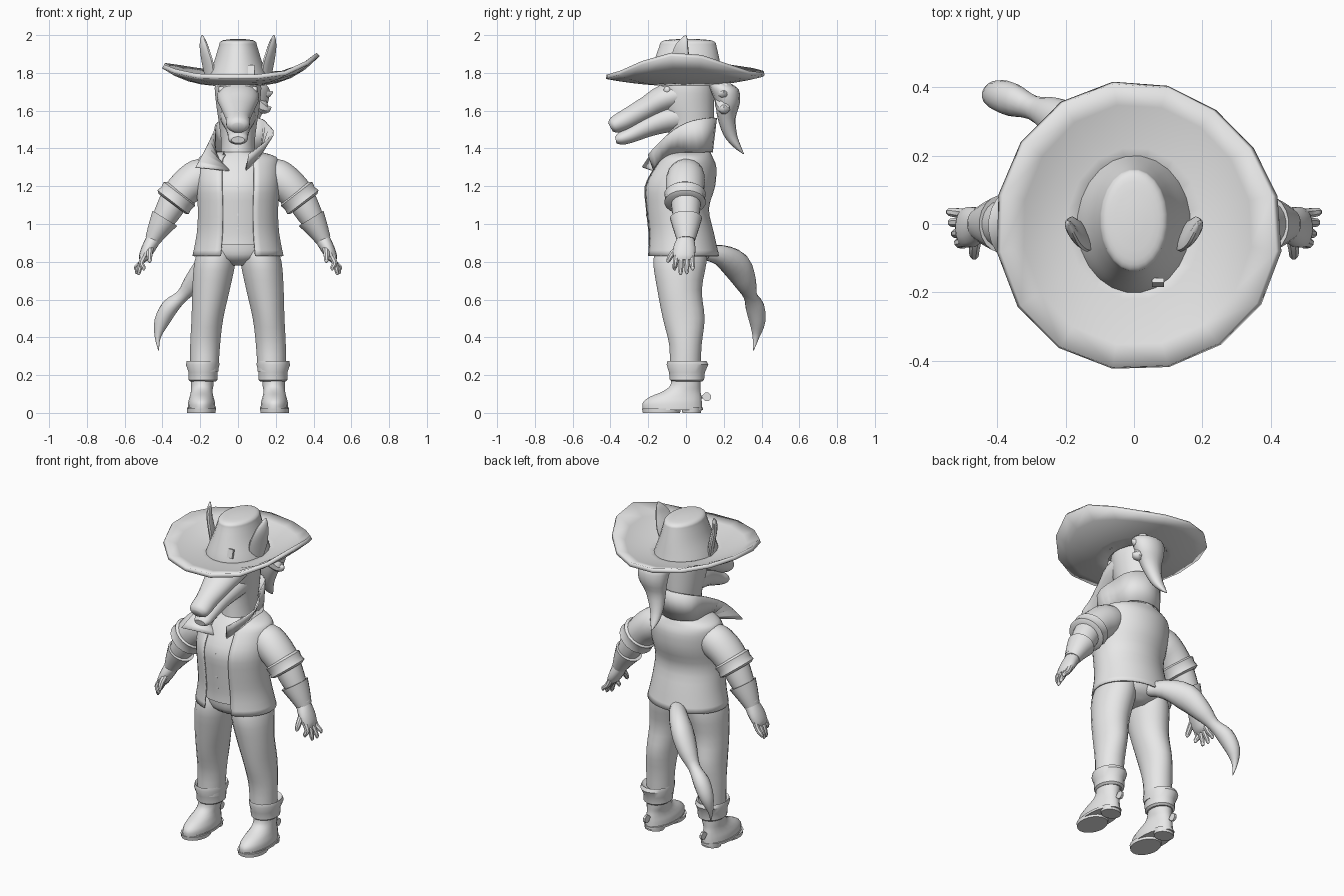
import bpy, bmesh, math
from mathutils import Vector

GREY = bpy.data.materials.new("plain grey")
GREY.diffuse_color = (0.8, 0.8, 0.8, 1)


def finish(name, bm, thick=0.0):
    """Turn a bmesh into a named object, optionally thickened."""
    bmesh.ops.recalc_face_normals(bm, faces=bm.faces)
    me = bpy.data.meshes.new(name)
    bm.to_mesh(me)
    bm.free()
    me.materials.append(GREY)
    ob = bpy.data.objects.new(name, me)
    bpy.context.collection.objects.link(ob)
    if thick:
        mod = ob.modifiers.new("thickness", "SOLIDIFY")
        mod.thickness = thick
        mod.offset = 0
    return ob


def smooth_rows(rows, k):
    """Catmull-Rom interpolation through rows of numbers."""
    if k < 2:
        return rows
    out = []
    for i in range(len(rows) - 1):
        p0, p1 = rows[max(i - 1, 0)], rows[i]
        p2, p3 = rows[i + 1], rows[min(i + 2, len(rows) - 1)]
        for j in range(k):
            t = j / k
            out.append([0.5 * (2 * b + (c - a) * t + (2 * a - 5 * b + 4 * c - d) * t * t
                               + (3 * b - a - 3 * c + d) * t ** 3)
                        for a, b, c, d in zip(p0, p1, p2, p3)])
    return out + [list(rows[-1])]


def skin(name, rows, ref=(1, 0, 0), level=False, k=3, n=20, s=1, gap=None, thick=0):
    """Skin elliptical sections (x, y, z, half width along ref, other half width)."""
    rows = smooth_rows([(r[0] * s, *r[1:]) for r in rows], k)
    pts = [Vector(r[:3]) for r in rows]
    bm = bmesh.new()
    rings = []
    for i, r in enumerate(rows):
        t = Vector((0, 0, 1)) if level else (pts[min(i + 1, len(pts) - 1)] - pts[max(i - 1, 0)]).normalized()
        v = t.cross(Vector(ref)).normalized()
        u = v.cross(t)
        a, b = max(r[3], 0.002), max(r[4], 0.002)
        rings.append([bm.verts.new(pts[i] + u * a * math.cos(q) + v * b * math.sin(q))
                      for q in (2 * math.pi * (j + 0.5) / n for j in range(n))])
    for p, q in zip(rings, rings[1:]):
        for j in range(n):
            f = bm.faces.new((p[j], p[(j + 1) % n], q[(j + 1) % n], q[j]))
            if gap and gap(f.calc_center_median()):
                bm.faces.remove(f)
    if gap is None:
        bm.faces.new(rings[0])
        bm.faces.new(rings[-1])
    return finish(name, bm, thick)


# ---- hat ----
def brim_z(x, y):
    lift = 0.3 * abs(x * y) if x < 0 < y else 0
    return 1.74 + (2.05 if x > 0 else 1.5) * abs(x) ** 3 + (0.3 if y > 0 else 0.22) * y * y + lift


bm = bmesh.new()
rings = []
for f in (0.0, 0.25, 0.5, 0.75, 1.0):
    ring = []
    for j in range(16):
        q = math.radians(11.25 + 22.5 * j)
        d = math.cos(q - math.pi / 4) ** 3
        r = 1 - f * (0.07 if d > 0 else 0.03) * d
        x = 0.02 * f + (0.13 + 0.287 * f) * math.cos(q) * r
        y = 0.002 + (0.16 + 0.265 * f) * math.sin(q) * r
        ring.append(bm.verts.new((x, y, brim_z(x, y))))
    rings.append(ring)
for p, q in zip(rings, rings[1:]):
    for j in range(16):
        bm.faces.new((p[j], p[(j + 1) % 16], q[(j + 1) % 16], q[j]))
finish("hat_brim", bm, 0.024)
skin("hat_crown", [(0, 0, 1.74, .174, .206), (0, 0, 1.785, .158, .196), (0, .005, 1.86, .128, .176),
                   (0, .01, 1.94, .103, .153), (0, .01, 1.962, .096, .145), (0, .01, 1.974, .075, .115),
                   (0, .01, 1.98, .02, .03)], level=True, n=24)
skin("hat_tag", [(.07, -.178, 1.79, .025, .01), (.07, -.165, 1.84, .025, .01)], k=1, n=4)

# ---- head ----
skin("neck_and_skull", [(0, .01, 1.3, .1, .12), (0, .02, 1.42, .09, .118), (0, .025, 1.52, .1, .122),
                        (0, .01, 1.62, .115, .14), (0, .005, 1.72, .125, .145), (0, 0, 1.78, .114, .14)],
     level=True)
skin("upper_muzzle", [(0, .02, 1.70, .112, .078), (0, -.11, 1.665, .112, .076), (0, -.2, 1.617, .09, .064),
                      (0, -.3, 1.562, .066, .056), (0, -.355, 1.535, .064, .05),
                      (0, -.385, 1.52, .057, .042), (0, -.4, 1.512, .035, .025)])
skin("lower_jaw", [(0, 0, 1.58, .1, .09), (0, -.1, 1.555, .09, .072), (0, -.2, 1.517, .068, .056),
                   (0, -.29, 1.472, .054, .042), (0, -.345, 1.452, .052, .034), (0, -.372, 1.445, .035, .018)])

# ---- hair hanging behind the head ----
skin("mane", [(.055, .18, 1.742, .09, .06), (.07, .205, 1.71, .1, .075), (.07, .22, 1.64, .09, .065),
              (.055, .215, 1.56, .062, .048), (.035, .235, 1.47, .04, .036), (.025, .27, 1.41, .025, .022),
              (.02, .305, 1.37, .003, .003)], n=14, level=True)
for i, z in enumerate((1.69, 1.61)):
    skin(f"mane_tuft_{i + 1}", [(.1, .2, z + .03, .05, .05), (.15, .2, z, .032, .03),
                                (.185 - .01 * i, .2, z + .01, .003, .003)], ref=(0, 1, 0), n=8)

# ---- torso, vest and collar ----
body = [(0, -.02, .83, .238, .192), (0, -.03, .95, .215, .175), (0, -.05, 1.08, .209, .168),
        (0, -.037, 1.2, .219, .188), (0, -.008, 1.3, .217, .165), (0, .003, 1.352, .2, .135),
        (0, .01, 1.38, .11, .115)]
skin("shirt", [(0, -.025, .89, .208, .174)] + [(x, y, z, a * .97, b * .97) for x, y, z, a, b in body[1:]],
     level=True, n=32)
skin("vest", body, level=True, n=40, thick=.008,
     gap=lambda c: c.y < 0 and abs(c.x) < .08 and c.z < 1.4)
for i in range(4):
    skin(f"button_{i + 1}", [(0, -.19, .98 + .07 * i, .007, .007),
                             (0, (-.202, -.211, -.216, -.219)[i], .98 + .07 * i, .007, .007)], k=1, n=8)

low = [(-.04, -.17, 1.28), (-.1, -.12, 1.34), (-.12, -.02, 1.37), (-.105, .095, 1.38), (0, .138, 1.38),
       (.105, .095, 1.38), (.12, -.02, 1.37), (.1, -.12, 1.34), (.04, -.17, 1.28)]
top = [(-.225, -.23, 1.3), (-.165, -.15, 1.41), (-.125, -.02, 1.49), (-.105, .1, 1.54), (0, .16, 1.56),
       (.11, .105, 1.56), (.15, 0, 1.535), (.185, -.1, 1.47), (.06, -.2, 1.37)]
bm = bmesh.new()
lo, hi = ([bm.verts.new(p) for p in smooth_rows(e, 3)] for e in (low, top))
for i in range(len(lo) - 1):
    bm.faces.new((lo[i], lo[i + 1], hi[i + 1], hi[i]))
finish("collar", bm, .008)

# ---- hips and tail ----
skin("hips", [(0, -.02, .78, .06, .08), (0, -.02, .82, .17, .14), (0, -.02, .88, .2, .155),
              (0, -.025, .95, .19, .15)], level=True)
skin("tail", [(0, .08, .845, .03, .03), (-.07, .18, .835, .05, .055), (-.16, .265, .78, .062, .077),
              (-.235, .315, .69, .053, .058), (-.295, .34, .62, .034, .036), (-.36, .365, .56, .045, .05),
              (-.405, .378, .48, .04, .042), (-.425, .37, .40, .016, .018), (-.42, .357, .33, .002, .002)],
     n=16)

# ---- paired parts ----
for s, side in ((1, "left"), (-1, "right")):
    skin(f"{side}_ear", [(.142, -.03, 1.74, .04, .016), (.158, -.03, 1.84, .058, .018),
                         (.177, -.025, 1.92, .045, .016), (.187, -.01, 1.97, .024, .012),
                         (.19, 0, 2.0, .003, .003)], ref=(-.065 * s, -.12, 0), s=s, n=12)
    skin(f"{side}_eye", [(.08, -.098, 1.71, .02, .02), (.098, -.102, 1.71, .017, .017),
                         (.104, -.104, 1.71, .006, .006)], ref=(0, 0, 1), s=s, n=10)
    # arm
    skin(f"{side}_sleeve", [(.13, .005, 1.275, .08, .07), (.2, 0, 1.25, .1, .098),
                            (.27, -.005, 1.2, .103, .095), (.33, -.005, 1.132, .095, .09)],
         ref=(0, 1, 0), s=s)
    skin(f"{side}_sleeve_cuff", [(.303, -.005, 1.168, .096, .092), (.31, -.005, 1.159, .11, .106),
                                 (.326, -.005, 1.138, .104, .1), (.344, -.005, 1.115, .11, .105),
                                 (.35, -.005, 1.107, .09, .088)], ref=(0, 1, 0), k=1, s=s)
    skin(f"{side}_forearm", [(.33, 0, 1.14, .08, .08), (.38, 0, 1.05, .072, .068),
                             (.45, 0, .93, .045, .042)], ref=(0, 1, 0), s=s)
    skin(f"{side}_glove_cuff", [(.387, 0, 1.03, .085, .078), (.42, 0, .975, .068, .06),
                                (.452, 0, .915, .048, .042)], ref=(0, 1, 0), s=s)
    skin(f"{side}_palm", [(.445, 0, .925, .045, .04), (.475, -.008, .87, .06, .036),
                          (.498, -.012, .825, .056, .028), (.508, -.012, .805, .045, .016)],
         ref=(0, 1, 0), s=s, n=14)
    for i, (y, x, z) in enumerate(((-.055, .5, .755), (-.026, .525, .73), (.004, .535, .735), (.032, .54, .755))):
        skin(f"{side}_finger_{i + 1}", [(.49, y * .9, .84, .016, .018), (.512, y, .795, .015, .016),
                                        (x, y * 1.1, z + .015, .012, .012), (x, y * 1.1, z, .004, .004)],
             ref=(0, 1, 0), s=s, n=8)
    skin(f"{side}_thumb", [(.46, -.02, .89, .02, .02), (.468, -.07, .845, .017, .017),
                           (.468, -.092, .81, .013, .013), (.468, -.097, .795, .004, .004)],
         s=s, n=8)
    # leg
    skin(f"{side}_trouser_leg", [(.105, -.02, .9, .092, .132), (.122, -.032, .8, .11, .143),
                                 (.143, -.034, .65, .1, .119), (.162, -.012, .5, .085, .112),
                                 (.174, -.003, .36, .08, .087), (.178, -.005, .22, .075, .082)],
         level=True, s=s)
    skin(f"{side}_trouser_cuff", [(.185, .005, .165, .066, .08), (.185, .005, .175, .078, .092),
                                  (.185, .005, .215, .078, .096), (.187, .008, .255, .09, .112),
                                  (.186, .005, .275, .086, .105), (.184, 0, .258, .07, .085)],
         level=True, k=1, s=s)
    # boot
    skin(f"{side}_boot", [(.193, -.072, .02, .074, .16), (.193, -.072, .055, .072, .158),
                          (.193, -.055, .085, .064, .138), (.192, -.022, .115, .058, .1),
                          (.189, -.002, .15, .06, .08), (.187, 0, .22, .063, .08)], level=True, s=s)
    skin(f"{side}_boot_sole", [(.194, -.13, 0, .076, .1), (.194, -.13, .022, .078, .104)],
         level=True, k=1, s=s)
    skin(f"{side}_boot_welt", [(.194, -.07, .014, .078, .162), (.194, -.07, .028, .078, .162)],
         level=True, k=1, s=s)
    skin(f"{side}_boot_heel", [(.193, .03, 0, .058, .05), (.193, .03, .03, .062, .054)],
         level=True, k=1, s=s)
    skin(f"{side}_spur_link", [(.193, .06, .085, .008, .008), (.193, .11, .085, .008, .008)], k=1, n=6, s=s)
    skin(f"{side}_spur", [(.186, .11, .085, .024, .024), (.2, .11, .085, .024, .024)],
         ref=(0, 0, 1), k=1, n=8, s=s)

# ---- smooth shading with crisp edges ----
for ob in bpy.context.scene.objects:
    ob.select_set(True)
    bpy.context.view_layer.objects.active = ob
bpy.ops.object.shade_smooth_by_angle(angle=math.radians(40))
